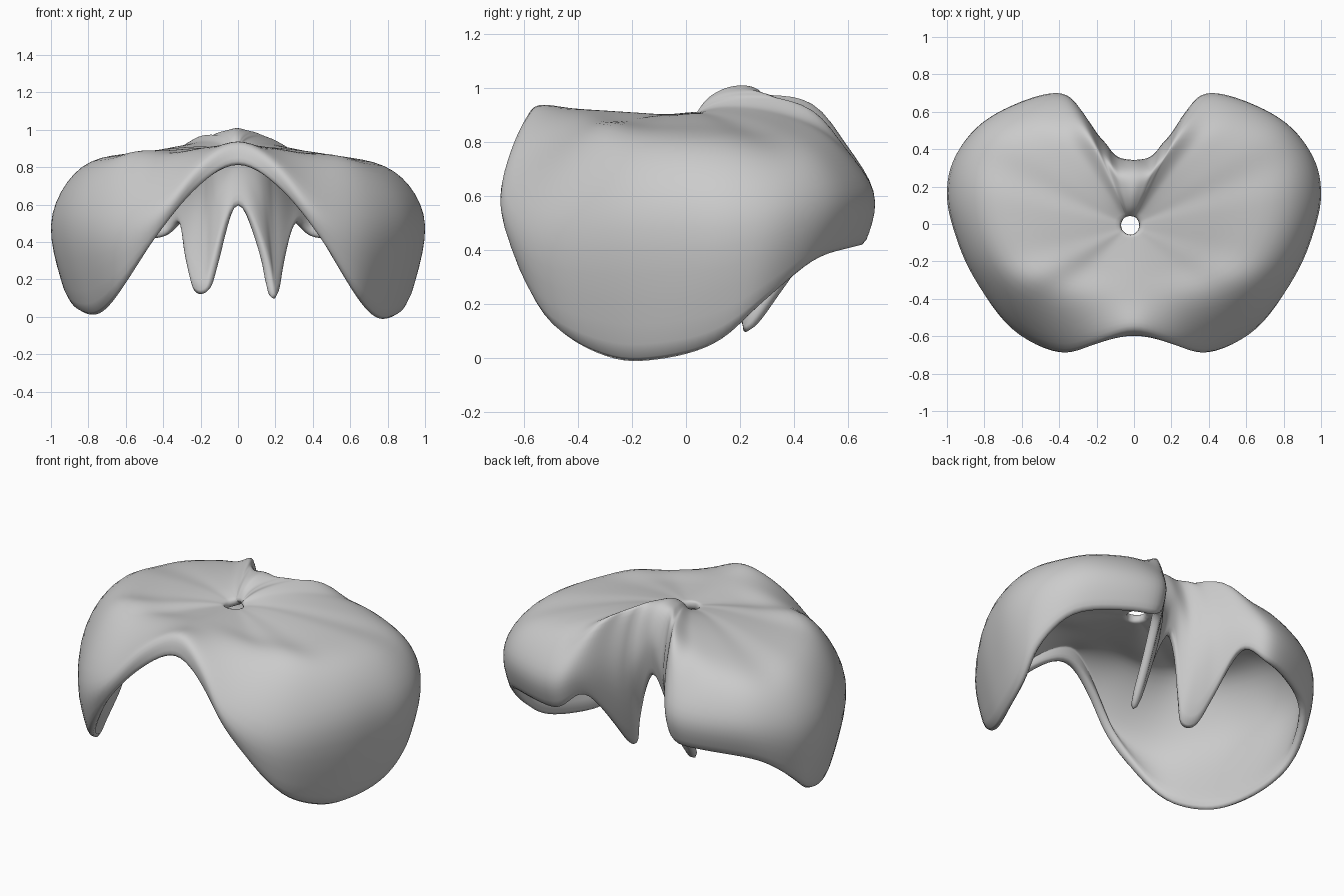
import bpy, bmesh
from mathutils import Vector as V

if "Cube" in bpy.data.objects:
    bpy.data.objects.remove(bpy.data.objects["Cube"])

# Right-half wing spokes, front to back: shoulder, bulge, rim
WING = [
    ((0, -.42, .925), (0, -.56, .94), (0, -.60, .82)),
    ((.2, -.42, .90), (.21, -.63, .82), (.20, -.63, .70)),
    ((.42, -.40, .85), (.40, -.68, .61), (.40, -.66, .47)),
    ((.60, -.33, .83), (.66, -.56, .48), (.62, -.53, .14)),
    ((.73, -.20, .80), (.87, -.28, .48), (.74, -.31, -.005)),
    ((.81, -.02, .79), (.97, -.04, .49), (.83, -.12, -.018)),
    ((.84, .17, .78), (1.01, .16, .49), (.90, .10, .04)),
    ((.81, .34, .76), (.965, .36, .52), (.93, .27, .18)),
    ((.70, .46, .78), (.81, .55, .58), (.83, .47, .35)),
    ((.50, .53, .81), (.57, .67, .60), (.57, .62, .40)),
    ((.36, .52, .84), (.38, .70, .62), (.38, .66, .42)),
]
# Rear notch and prong spokes: bulge, rim (shoulder follows a rule)
NOTCH = [
    ((.28, .61, .65), (.28, .56, .50)),
    ((.20, .49, .62), (.215, .38, .27)),
    ((.15, .43, .58), (.19, .26, .10)),
    ((.12, .39, .58), (.155, .22, .105)),
    ((.08, .36, .66), (.12, .25, .29)),
    ((0, .345, .82), (0, .32, .61)),
]
SPOKES = WING + [((b[0] * .9, b[1] * .82, .985 - .3 * b[0]), b, c) for b, c in NOTCH]
LEFT_WIDEN = {12: -.045, 13: -.035, 14: .01, 15: .025}   # broader left prong
HOLE, RADIUS = V((-.02, -.01, .90)), .045


def catmull(a, b, c, d, t):
    return .5 * (2 * b + (c - a) * t + (2 * a - 5 * b + 4 * c - d) * t * t
                 + (3 * b - a - 3 * c + d) * t ** 3)


def refine(pts, steps, closed):
    n = len(pts)
    get = (lambda i: pts[i % n]) if closed else (lambda i: pts[max(0, min(n - 1, i))])
    out = [catmull(get(i - 1), get(i), get(i + 1), get(i + 2), k / steps)
           for i in range(n if closed else n - 1) for k in range(steps)]
    return out if closed else out + [pts[-1]]


def spoke(keys):
    # Crown runs from the central hole to the shoulder, then over the rim
    a, b, c = (V(k) for k in keys)
    flat = V((a.x - HOLE.x, a.y - HOLE.y, 0)).normalized()
    inner = HOLE + flat * RADIUS
    bump = .025 + .025 * flat.y          # crown is fuller toward the back
    near = inner.lerp(a, .2) + V((0, 0, bump))
    mid = inner.lerp(a, .58) + V((0, 0, bump * 1.2))
    return refine([inner, near, mid, a, b, c], 3, False)


def mirrored(i):
    pts = [V((-p[0], p[1], p[2])) for p in SPOKES[i]]
    pts[2].x += LEFT_WIDEN.get(i, 0)
    if 3 <= i <= 11:
        pts[0].z += .025                 # left shoulder sits slightly higher
    if 3 <= i <= 6 or 12 <= i <= 14:
        pts[2].z += .022                 # left wing and prong end higher
    return pts


spokes = [spoke(s) for s in SPOKES]
spokes += [spoke(mirrored(i)) for i in range(len(SPOKES) - 2, 0, -1)]
rings = [refine([s[k] for s in spokes], 3, True) for k in range(len(spokes[0]))]

# Shell skin
bm = bmesh.new()
grid = [[bm.verts.new(p) for p in ring] for ring in rings]
for inner, outer in zip(grid, grid[1:]):
    for j in range(len(inner)):
        k = (j + 1) % len(inner)
        bm.faces.new((inner[j], outer[j], outer[k], inner[k]))
mesh = bpy.data.meshes.new("curved_shell")
bm.to_mesh(mesh)
bm.free()
shell = bpy.data.objects.new("curved_shell", mesh)
bpy.context.collection.objects.link(shell)
for f in mesh.polygons:
    f.use_smooth = True

# Thickness and rounded rim
solid = shell.modifiers.new("thickness", 'SOLIDIFY')
solid.thickness = .05
solid.offset = -1
rounding = shell.modifiers.new("rounding", 'SUBSURF')
rounding.levels = rounding.render_levels = 1
